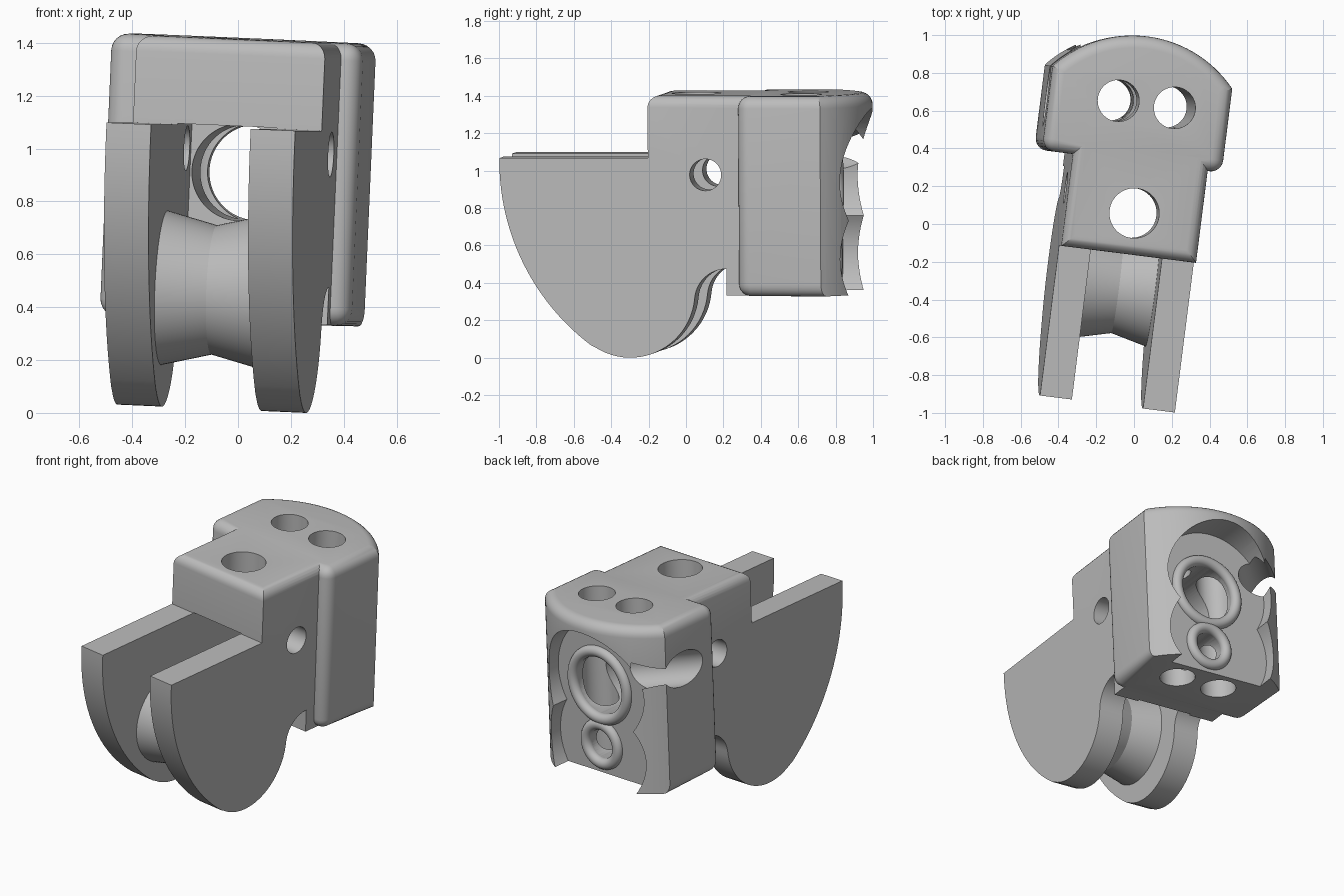
import bpy, bmesh, math
from mathutils import Matrix, Vector

if "Cube" in bpy.data.objects:
    bpy.data.objects.remove(bpy.data.objects["Cube"])

grey = bpy.data.materials.new("plain grey")
grey.diffuse_color = (0.5, 0.5, 0.5, 1)
grey.use_nodes = True
grey.node_tree.nodes["Principled BSDF"].inputs["Base Color"].default_value = grey.diffuse_color


def add(name, bm):
    bmesh.ops.recalc_face_normals(bm, faces=bm.faces)
    me = bpy.data.meshes.new(name)
    bm.to_mesh(me)
    bm.free()
    me.materials.append(grey)
    ob = bpy.data.objects.new(name, me)
    bpy.context.collection.objects.link(ob)
    return ob


def prism(name, pts, depth, bevel=0, rule=None):
    """Extrude a closed 3D outline by depth, then round the edges picked by rule."""
    bm = bmesh.new()
    f = bm.faces.new([bm.verts.new(p) for p in pts])
    r = bmesh.ops.extrude_face_region(bm, geom=[f])
    bmesh.ops.translate(bm, vec=Vector(depth),
                        verts=[v for v in r["geom"] if isinstance(v, bmesh.types.BMVert)])
    bmesh.ops.recalc_face_normals(bm, faces=bm.faces)
    if bevel:
        es = [e for e in bm.edges if rule(e.verts[0].co, e.verts[1].co)]
        bmesh.ops.bevel(bm, geom=es, offset=bevel, segments=6, profile=0.5, affect='EDGES')
    return add(name, bm)


def rod(name, a, b, r, seg=64):
    """Cylinder between two points."""
    a, b = Vector(a), Vector(b)
    bm = bmesh.new()
    bmesh.ops.create_cone(bm, cap_ends=True, segments=seg, radius1=r, radius2=r, depth=(b - a).length)
    q = Vector((0, 0, 1)).rotation_difference(b - a).to_matrix().to_4x4()
    bm.transform(Matrix.Translation((a + b) / 2) @ q)
    return add(name, bm)


def lathe(name, profile, centre, axis, closed=False, seg=64):
    """Spin (radius, height) points about an axis; closed makes a ring."""
    bm = bmesh.new()
    q = Vector((0, 0, 1)).rotation_difference(Vector(axis)).to_matrix().to_4x4()
    M = Matrix.Translation(centre) @ q
    rows = [[bm.verts.new(M @ Vector((r * math.cos(2 * math.pi * i / seg), r * math.sin(2 * math.pi * i / seg), h)))
             for i in range(seg)] for r, h in profile]
    n = len(rows)
    for k in range(n if closed else n - 1):
        A, B = rows[k], rows[(k + 1) % n]
        for i in range(seg):
            j = (i + 1) % seg
            bm.faces.new((A[i], A[j], B[j], B[i]))
    if not closed:
        bm.faces.new(rows[0])
        bm.faces.new(rows[-1])
    return add(name, bm)


def combine(ob, other, op):
    m = ob.modifiers.new(op, 'BOOLEAN')
    m.operation, m.object, m.solver = op, other, 'EXACT'
    dg = bpy.context.evaluated_depsgraph_get()
    me = bpy.data.meshes.new_from_object(ob.evaluated_get(dg))
    ob.modifiers.clear()
    ob.data = me
    bpy.data.objects.remove(other)


def arc(cx, cy, r, a0, a1, n):
    return [(cx + r * math.cos(math.radians(a0 + (a1 - a0) * i / n)),
             cy + r * math.sin(math.radians(a0 + (a1 - a0) * i / n))) for i in range(n + 1)]


# Fork arms and neck, one side profile
TOP, BOT, W = 1.415, 0.345, 0.36
side = ([(-0.96, 1.083)] + arc(0.265, 1.06, 1.225, 180, 233, 24) + arc(-0.26, 0.365, 0.35, 233, 355, 24)[1:]
        + arc(0.26, 0.318, 0.172, 175, 90, 12)[1:]
        + [(0.26, BOT + 0.002), (0.45, BOT + 0.002), (0.45, TOP), (-0.16, TOP), (-0.16, 1.083)])
body = prism("clevis_bracket", [(-W, y, z) for y, z in side], (2 * W, 0, 0), 0.06,
             lambda a, b: min(a.z, b.z) > TOP - 0.01 and (a.y + b.y) / 2 < 0.44)

# Slot between the arms
slot = prism("slot_cutter", [(-0.19, -2, -1), (0.19, -2, -1), (0.19, 0.275, -1), (-0.19, 0.275, -1)], (0, 0, 2.087))
combine(body, slot, 'DIFFERENCE')

# Head block with curved back
L, R, F = -0.525, 0.435, 0.33
half = math.degrees(math.acos(0.48 / 0.636))
plan = [(L, F), (R, F)] + arc(-0.045, 0.361, 0.636, half, 180 - half, 30)


def head_edges(a, b):
    if abs(a.z - b.z) < 0.01:
        return a.z > 1 or min(a.y, b.y) < F + 0.01
    return a.y < F + 0.01


head = prism("head", [(x, y, BOT) for x, y in plan], (0, 0, TOP - BOT), 0.065, head_edges)
combine(body, head, 'UNION')

# Grooved roller between the arms
roller = lathe("roller", [(0.295, -0.2), (0.245, 0), (0.295, 0.2)], (0, -0.34, 0.465), (1, 0, 0))
combine(body, roller, 'UNION')

# Two overlapping recesses in the back, then all the holes
FLOOR, Z1, Z2 = 0.79, 0.91, 0.53
cuts = [((-0.045, FLOOR, 0.95), (-0.045, 1.5, 0.95), 0.38),
        ((-0.045, FLOOR, 0.54), (-0.045, 1.5, 0.54), 0.38),
        ((0, 0.1, Z1), (0, 1.5, Z1), 0.183),
        ((0, 0.1, Z2), (0, 1.5, Z2), 0.093),
        ((-0.158, 0.64, 0), (-0.158, 0.64, 2), 0.11),
        ((0.142, 0.64, 0), (0.142, 0.64, 2), 0.11),
        ((0, 0.06, 1.0), (0, 0.06, 2), 0.132),
        ((-1, 0.15, 0.993), (1, 0.15, 0.993), 0.085),
        ((-1, -0.34, 0.465), (1, -0.34, 0.465), 0.11),
        ((-0.80, 0.30, 1.1), (-0.32, 0.87, 1.1), 0.11)]
for a, b, r in cuts:
    combine(body, rod("hole_cutter", a, b, r), 'DIFFERENCE')

# Rounded lips around the two rear holes
for z, r in ((Z1, 0.216), (Z2, 0.126)):
    lip = lathe("lip", arc(r, 0, 0.035, 0, 345, 23), (0, FLOOR, z), (0, 1, 0), True)
    combine(body, lip, 'UNION')

# Tilt into place, centre and stand on the ground
me = body.data
me.transform(Matrix.Rotation(math.radians(-7.2), 4, 'Z') @ Matrix.Rotation(math.radians(2.5), 4, 'Y')
             @ Matrix.Translation((-0.068, 0, 0)))
lo = [min(v.co[i] for v in me.vertices) for i in range(3)]
hi = [max(v.co[i] for v in me.vertices) for i in range(3)]
me.transform(Matrix.Translation((-(lo[0] + hi[0]) / 2, -(lo[1] + hi[1]) / 2, -lo[2])))
if not me.materials:
    me.materials.append(grey)

bpy.context.view_layer.objects.active = body
body.select_set(True)
bpy.ops.object.shade_smooth_by_angle(angle=math.radians(25))
